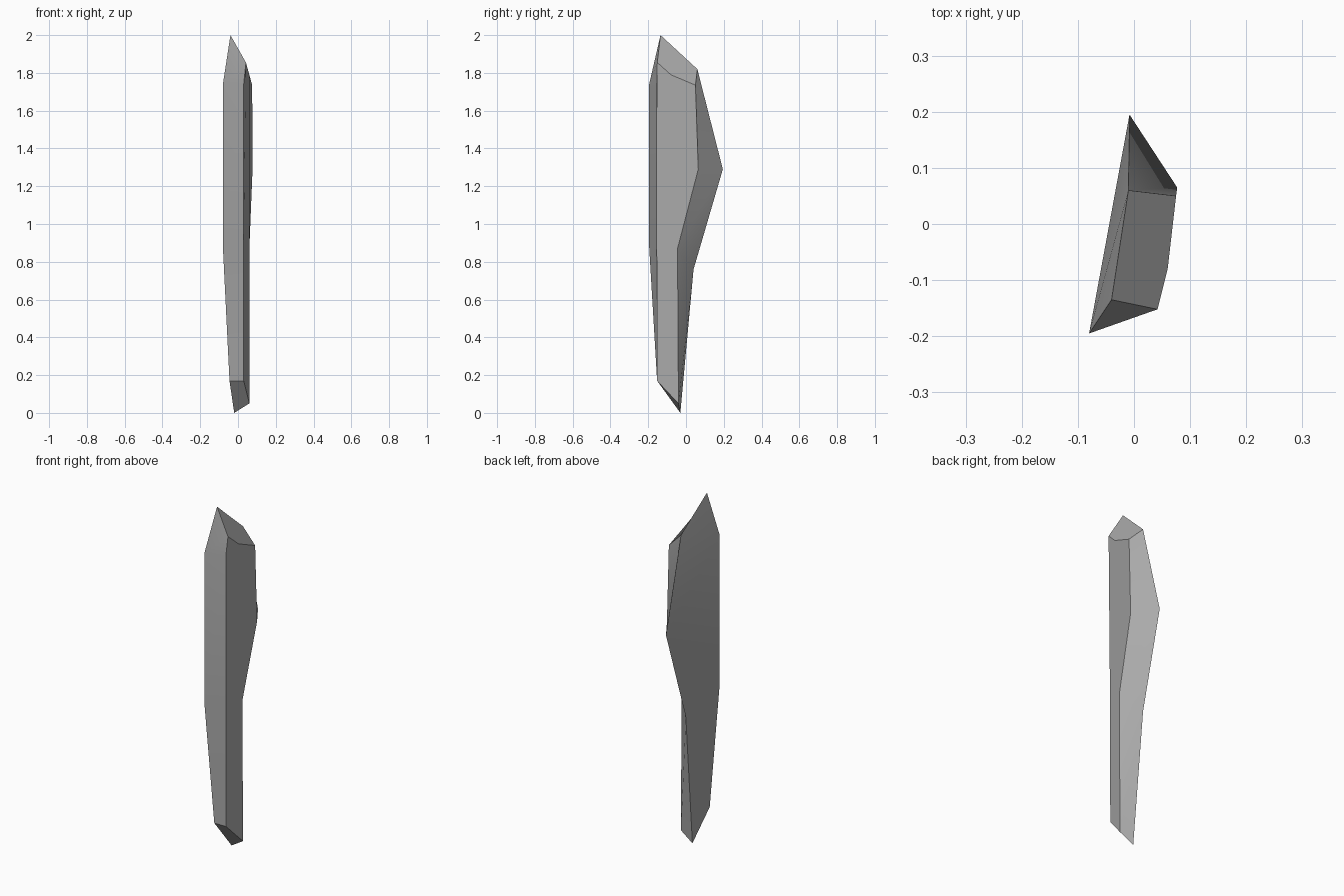
import bpy, bmesh, math

cube = bpy.data.objects.get("Cube")
if cube:
    bpy.data.objects.remove(cube, do_unlink=True)

# Plain grey stone
stone = bpy.data.materials.new("stone_grey")
stone.use_nodes = True
colour = (0.4, 0.4, 0.4, 1.0)
stone.diffuse_color = colour
stone.node_tree.nodes["Principled BSDF"].inputs["Base Color"].default_value = colour

# Matching outlines of the broad and the narrow side, front shoulder first
broad = [(-0.08, -0.195, 1.74), (-0.04, -0.135, 2.0), (-0.01, 0.06, 1.82),
         (-0.008, 0.195, 1.29), (-0.027, 0.04, 0.76), (-0.02, -0.03, 0.0),
         (-0.045, -0.153, 0.17), (-0.08, -0.195, 0.88)]
narrow = [(0.03, -0.155, 1.74), (0.042, -0.152, 1.855), (0.075, 0.05, 1.735),
          (0.077, 0.065, 1.29), (0.06, -0.045, 0.87), (0.06, -0.04, 0.05),
          (0.03, -0.153, 0.17), (0.03, -0.155, 0.88)]
notch = (0.06, -0.08, 1.79)  # bend in the rim under the top facet

bm = bmesh.new()
b = [bm.verts.new(p) for p in broad]
n = [bm.verts.new(p) for p in narrow]
bend = bm.verts.new(notch)
count = len(b)

# Facets around the rim
for i in range(count):
    j = (i + 1) % count
    ring = [b[i], b[j], n[j]] + ([bend] if i == 1 else []) + [n[i]]
    bm.faces.new(ring)

# Broad side: shallow folds fanned from the two front corners
for i in (1, 2):
    bm.faces.new((b[0], b[i], b[i + 1]))
bm.faces.new((b[0], b[3], b[7]))
for i in (3, 4, 5):
    bm.faces.new((b[7], b[i], b[i + 1]))

# Narrow side
bm.faces.new(n[:2] + [bend] + n[2:])

bmesh.ops.recalc_face_normals(bm, faces=bm.faces[:])
mesh = bpy.data.meshes.new("stone_shard")
bm.to_mesh(mesh)
bm.free()
mesh.materials.append(stone)

shard = bpy.data.objects.new("stone_shard", mesh)
bpy.context.collection.objects.link(shard)
bpy.ops.object.select_all(action='DESELECT')
shard.select_set(True)
bpy.context.view_layer.objects.active = shard
bpy.ops.object.shade_smooth_by_angle(angle=math.radians(30))
